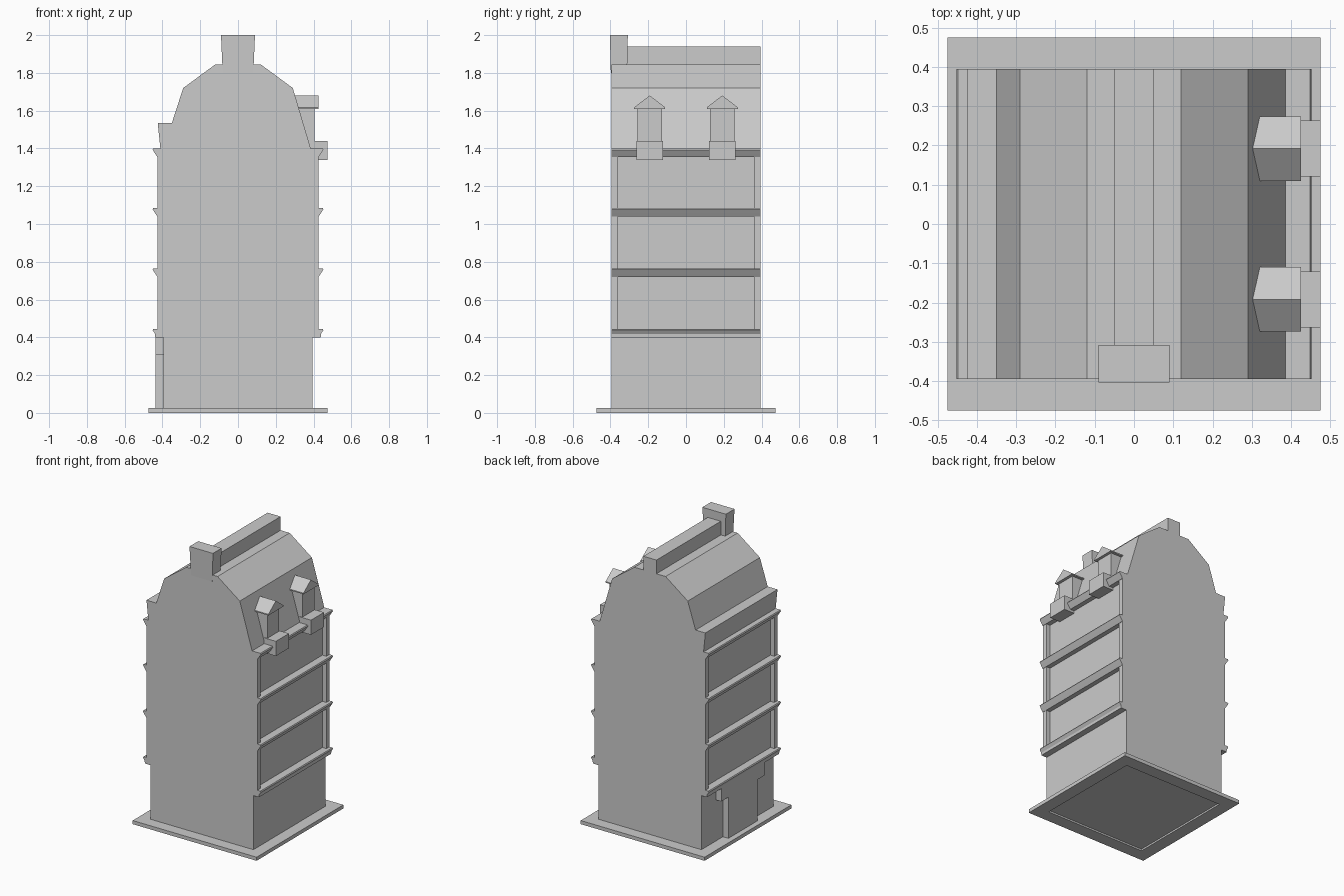
import bpy, bmesh

if "Cube" in bpy.data.objects:
    bpy.data.objects.remove(bpy.data.objects["Cube"])

def prism(name, pts, a, b, axis='y'):
    """Extrude a 2D profile: axis y uses (x,z) points, axis x uses (y,z) points."""
    bm = bmesh.new()
    def place(p, t):
        return (p[0], t, p[1]) if axis == 'y' else (t, p[0], p[1])
    lo = [bm.verts.new(place(p, a)) for p in pts]
    hi = [bm.verts.new(place(p, b)) for p in pts]
    n = len(pts)
    bm.faces.new(lo)
    bm.faces.new(hi[::-1])
    for i in range(n):
        j = (i + 1) % n
        bm.faces.new((lo[i], hi[i], hi[j], lo[j]))
    bmesh.ops.recalc_face_normals(bm, faces=bm.faces)
    me = bpy.data.meshes.new(name)
    bm.to_mesh(me)
    bm.free()
    ob = bpy.data.objects.new(name, me)
    bpy.context.collection.objects.link(ob)
    return ob

def box(name, x0, x1, y0, y1, z0, z1):
    return prism(name, [(x0, z0), (x1, z0), (x1, z1), (x0, z1)], y0, y1)

D = 0.395   # half depth of the house

# Base plate: square frame, open underneath the house
O, I = 0.475, 0.385
bm = bmesh.new()
rings = []
for r, z in ((O, 0), (O, 0.025), (I, 0.025), (I, 0)):
    rings.append([bm.verts.new((sx * r, sy * r, z)) for sx, sy in ((-1, -1), (1, -1), (1, 1), (-1, 1))])
for k in range(4):
    a, b = rings[k], rings[(k + 1) % 4]
    for i in range(4):
        j = (i + 1) % 4
        bm.faces.new((a[i], a[j], b[j], b[i]))
bmesh.ops.recalc_face_normals(bm, faces=bm.faces)
me = bpy.data.meshes.new("base_plate")
bm.to_mesh(me)
bm.free()
bpy.context.collection.objects.link(bpy.data.objects.new("base_plate", me))

# House body with gambrel roof and a parapet on the left
prism("house_body", [
    (-0.395, 0.012), (0.395, 0.012), (0.395, 1.40), (0.385, 1.40),
    (0.29, 1.72), (0.12, 1.845), (-0.12, 1.845), (-0.29, 1.72),
    (-0.35, 1.535), (-0.425, 1.535), (-0.41, 1.39), (-0.395, 1.39)], -D, D)

# Roof ridge and flared chimney
box("roof_ridge", -0.05, 0.05, -0.35, D, 1.84, 1.94)
chimney = box("chimney", -0.09, 0.09, -0.403, -0.308, 1.80, 2.0)
for v in chimney.data.vertices:
    if v.co.z < 1.9:
        v.co.x *= 0.9
        v.co.y = -0.398 if v.co.y < -0.35 else -0.312

# Cornices and corner piers on both long sides
for s, side in ((-1, "left"), (1, "right")):
    for i, z in enumerate((0.40, 0.72, 1.04, 1.355)):
        w = 0.438 if i == 0 else 0.427
        prism(f"cornice_{side}_{i}", [(s * x, z + h) for x, h in (
            (0.38, 0), (w, 0), (0.439, 0.018), (0.452, 0.038), (0.448, 0.045), (0.38, 0.045))], -D, D)
    for t, end in ((-1, "front"), (1, "back")):
        xs = sorted((s * 0.38, s * 0.425))
        ys = sorted((t * 0.36, t * D))
        box(f"pier_{side}_{end}", *xs, *ys, 0.40, 1.39)

# T-shaped doorway surround on the left
prism("doorway", [(-0.16, 0.02), (0.16, 0.02), (0.16, 0.31), (0.237, 0.31),
                  (0.237, 0.40), (-0.237, 0.40), (-0.237, 0.31), (-0.16, 0.31)], -0.437, -0.385, 'x')

# Dormers on the right: window post, pitched cap, balcony box
for c, end in ((-0.192, "front"), (0.192, "back")):
    box(f"dormer_post_{end}", 0.30, 0.405, c - 0.065, c + 0.065, 1.38, 1.63)
    prism(f"dormer_roof_{end}", [(c - 0.082, 1.61), (c + 0.082, 1.61), (c + 0.082, 1.618),
                                 (c, 1.68), (c - 0.082, 1.618)], 0.28, 0.425, 'x')
    box(f"dormer_box_{end}", 0.385, 0.475, c - 0.071, c + 0.071, 1.338, 1.44)
